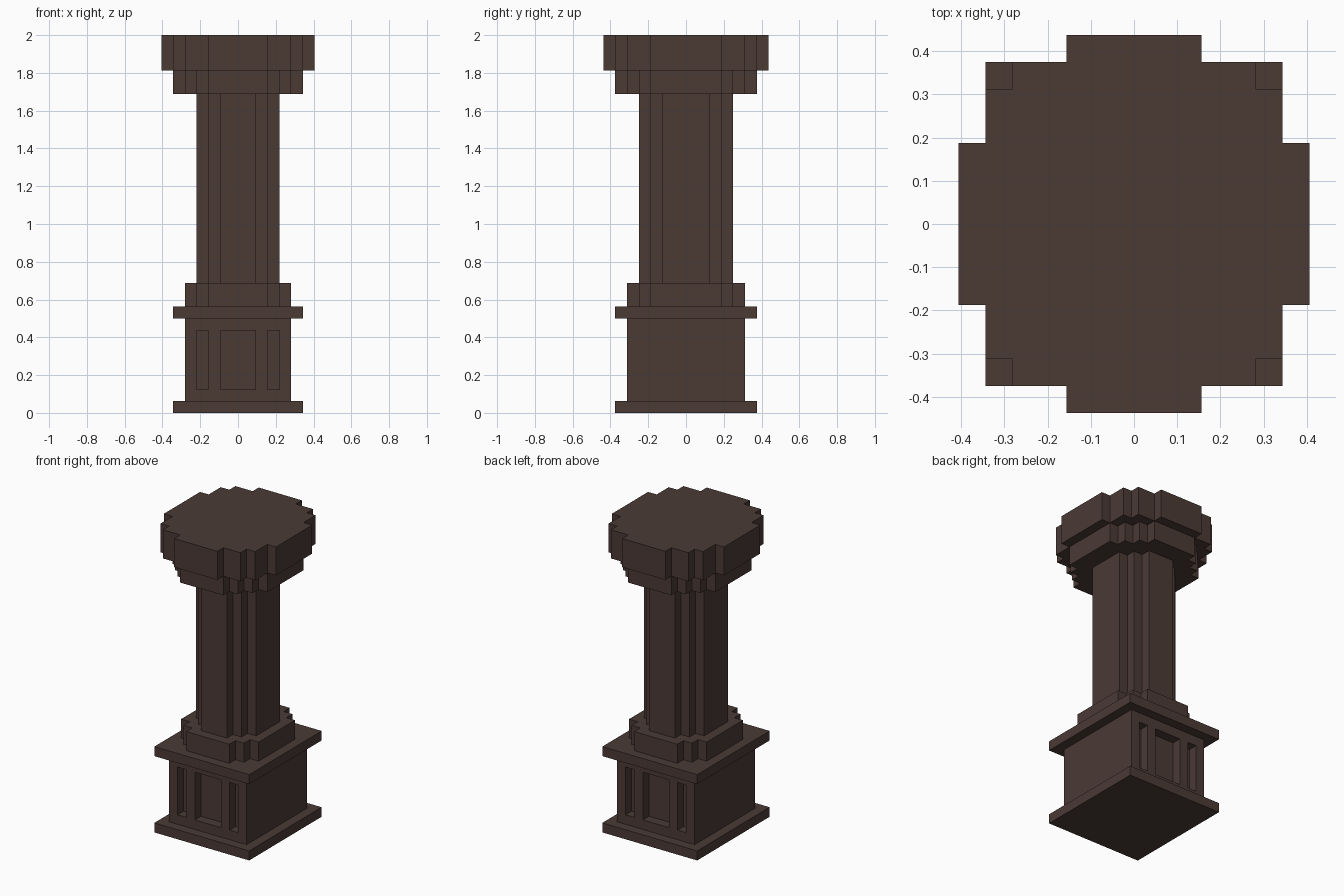
import bpy
import bmesh
from mathutils import Vector

U = 0.0625  # one block of the stepped design

cube = bpy.data.objects.get("Cube")
if cube:
    bpy.data.objects.remove(cube, do_unlink=True)

# Single dark brown stone colour
stone = bpy.data.materials.new("dark_brown_stone")
stone.use_nodes = True
COLOUR = (0.070, 0.043, 0.036, 1)
stone.diffuse_color = COLOUR
bsdf = stone.node_tree.nodes["Principled BSDF"]
bsdf.inputs["Base Color"].default_value = COLOUR
bsdf.inputs["Roughness"].default_value = 0.9


def finish(name, bm):
    bmesh.ops.recalc_face_normals(bm, faces=bm.faces[:])
    mesh = bpy.data.meshes.new(name)
    bm.to_mesh(mesh)
    bm.free()
    mesh.materials.append(stone)
    obj = bpy.data.objects.new(name, mesh)
    bpy.context.collection.objects.link(obj)
    return obj


def prism(corners, bottom, top):
    """Extrude a plan, given as one quadrant's half sizes in blocks."""
    mirrored = [(-x, y) for x, y in reversed(corners)]
    plan = corners + mirrored
    plan += [(-x, -y) for x, y in plan]
    bm = bmesh.new()
    base = bm.faces.new([bm.verts.new((x * U, y * U, bottom * U)) for x, y in plan])
    new = bmesh.ops.extrude_face_region(bm, geom=[base], use_keep_orig=True)
    verts = [v for v in new["geom"] if isinstance(v, bmesh.types.BMVert)]
    bmesh.ops.translate(bm, verts=verts, vec=(0, 0, (top - bottom) * U))
    return bm


def stepped(outer):
    """Turn outer corners, from the side to the front, into a staircase plan."""
    plan = [outer[0]]
    for (x0, y0), (x1, y1) in zip(outer, outer[1:]):
        plan += [(x1, y0), (x1, y1)]
    return plan


# Square slabs of the pedestal
finish("base_slab", prism([(5.5, 6)], 0, 1))
finish("pedestal_ledge", prism([(5.5, 6)], 8, 9))

# Pedestal with three recessed panels on front and back
bm = prism([(4.5, 5)], 1, 8)
cuts = [(Vector((x * U, 0, 0)), Vector((1, 0, 0))) for x in (-3.5, -2.5, -1.5, 1.5, 2.5, 3.5)]
cuts += [(Vector((0, 0, z * U)), Vector((0, 0, 1))) for z in (2, 7)]
for point, normal in cuts:
    bmesh.ops.bisect_plane(bm, geom=bm.verts[:] + bm.edges[:] + bm.faces[:],
                           plane_co=point, plane_no=normal)
bmesh.ops.recalc_face_normals(bm, faces=bm.faces[:])
panels = []
for face in bm.faces:
    c = face.calc_center_median() / U
    side_panel = 2.5 < abs(c.x) < 3.5
    if abs(face.normal.y) > 0.9 and 2 < c.z < 7 and (side_panel or abs(c.x) < 1):
        panels.append(face)
bmesh.ops.inset_individual(bm, faces=panels, thickness=0, depth=-U)
finish("pedestal", bm)

# Stepped round tiers of the column
finish("shaft_foot", prism(stepped([(4.5, 3), (3.5, 4), (2.5, 5)]), 9, 11))
finish("shaft", prism(stepped([(3.5, 2), (2.5, 3), (1.5, 4)]), 11, 27))
finish("capital_lower", prism(stepped([(5.5, 3), (4.5, 4), (3.5, 5), (2.5, 6)]), 27, 29))
finish("capital_upper", prism(stepped([(6.5, 3), (5.5, 5), (4.5, 6), (2.5, 7)]), 29, 32))
